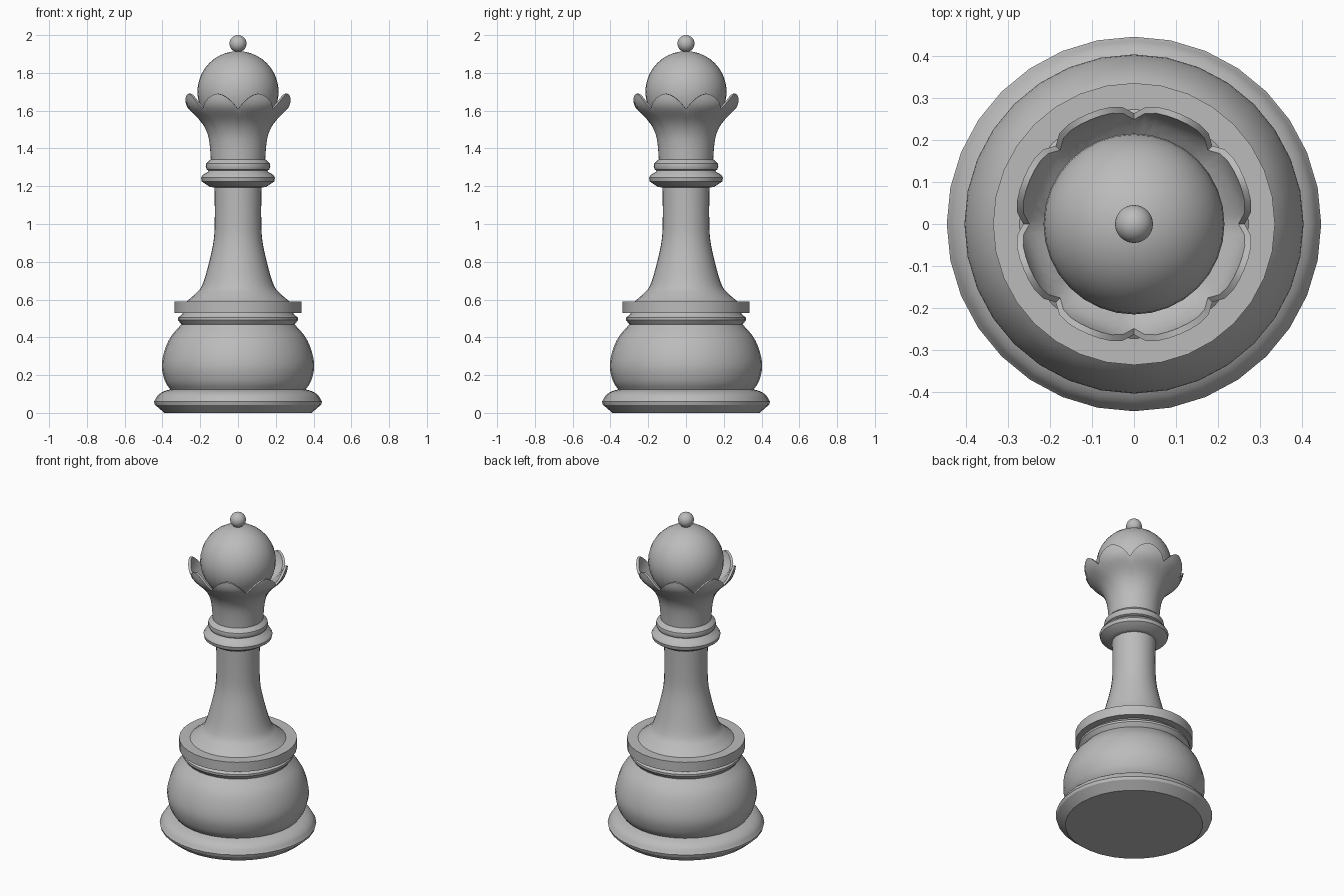
import bpy, bmesh, math
from mathutils import Vector

if "Cube" in bpy.data.objects:
    bpy.data.objects.remove(bpy.data.objects["Cube"])

grey = bpy.data.materials.new("plain grey")
grey.use_nodes = True
grey.diffuse_color = (0.5, 0.5, 0.5, 1)
grey.node_tree.nodes["Principled BSDF"].inputs["Base Color"].default_value = (0.5, 0.5, 0.5, 1)


def smooth_curve(points, steps=4):
    """Catmull-Rom curve through (radius, height) points."""
    p = [Vector(q) for q in points]
    p = [2 * p[0] - p[1]] + p + [2 * p[-1] - p[-2]]
    out = []
    for a, b, c, d in zip(p, p[1:], p[2:], p[3:]):
        for i in range(steps):
            t = i / steps
            out.append(0.5 * (2 * b + (c - a) * t + (2 * a - 5 * b + 4 * c - d) * t**2
                              + (3 * b - a - 3 * c + d) * t**3))
    return [tuple(q) for q in out] + [tuple(points[-1])]


def finish(bm, name):
    bmesh.ops.recalc_face_normals(bm, faces=bm.faces)
    mesh = bpy.data.meshes.new(name)
    bm.to_mesh(mesh)
    bm.free()
    mesh.materials.append(grey)
    obj = bpy.data.objects.new(name, mesh)
    bpy.context.collection.objects.link(obj)
    bpy.ops.object.select_all(action='DESELECT')
    obj.select_set(True)
    bpy.context.view_layer.objects.active = obj
    bpy.ops.object.shade_smooth_by_angle(angle=math.radians(32))


def lathe(name, section, sides=32, caps=True):
    """Turn a section; section is a list of points or a function of the angle."""
    bm = bmesh.new()
    columns = []
    for i in range(sides):
        a = math.tau * i / sides
        pts = section(a) if callable(section) else section
        columns.append([bm.verts.new((r * math.cos(a), r * math.sin(a), z)) for r, z in pts])
    for c, d in zip(columns, columns[1:] + columns[:1]):
        for j in range(len(c) - 1):
            bm.faces.new((c[j], d[j], d[j + 1], c[j + 1]))
    if caps:
        bm.faces.new([c[0] for c in columns])
        bm.faces.new([c[-1] for c in columns])
    finish(bm, name)


def ball(name, radius, height):
    bm = bmesh.new()
    bmesh.ops.create_uvsphere(bm, u_segments=32, v_segments=20, radius=radius)
    bmesh.ops.translate(bm, verts=bm.verts, vec=(0, 0, height))
    finish(bm, name)


# Base and body
lathe("foot_moulding", [(0.39, 0), (0.44, 0.043), (0.445, 0.06)]
      + smooth_curve([(0.442, 0.064), (0.425, 0.092), (0.395, 0.113), (0.35, 0.127)], 3))
lathe("round_body", smooth_curve([(0.355, 0.12), (0.385, 0.165), (0.403, 0.24), (0.392, 0.32),
                                  (0.358, 0.4), (0.3, 0.468)]))
lathe("body_ring", [(0.295, 0.465), (0.305, 0.475), (0.318, 0.492), (0.318, 0.505),
                    (0.3, 0.517), (0.29, 0.532)])
lathe("collar_disc", [(0.335, 0.53), (0.335, 0.59)])

# Stem and neck rings
lathe("stem", smooth_curve([(0.275, 0.588), (0.228, 0.628), (0.19, 0.675), (0.155, 0.79),
                            (0.128, 0.92), (0.123, 1.05), (0.125, 1.22)]))
lathe("lower_neck_ring", [(0.125, 1.193), (0.15, 1.197), (0.192, 1.225), (0.196, 1.245),
                          (0.187, 1.26), (0.16, 1.275), (0.15, 1.29)])
lathe("upper_neck_ring", [(0.15, 1.28), (0.165, 1.288), (0.171, 1.303), (0.168, 1.32),
                          (0.15, 1.338), (0.14, 1.345)])

# Scalloped crown with eight petals
PETALS = 8
flare = smooth_curve([(0.143, 1.33), (0.15, 1.42), (0.162, 1.48), (0.19, 1.535),
                      (0.232, 1.58), (0.267, 1.615), (0.282, 1.655), (0.284, 1.7)], 6)


def flare_radius(z):
    for (r0, z0), (r1, z1) in zip(flare, flare[1:]):
        if z <= z1:
            return r0 + (r1 - r0) * (z - z0) / (z1 - z0)
    return flare[-1][0]


def crown_section(angle):
    u = abs((angle * PETALS / math.tau) % 1 * 2 - 1)
    top = 1.61 + 0.08 * (1 - u ** 1.8)
    heights = [1.33 + (top - 1.33) * i / 16 for i in range(17)]
    outer = [(flare_radius(z), z) for z in heights]
    inner = [(flare_radius(z) - 0.015 - 0.2 * (top - z), z) for z in reversed(heights[8:])]
    return outer + inner


lathe("petal_crown", crown_section, sides=64)

# Dome and finial
ball("dome", 0.215, 1.7)
ball("finial", 0.045, 1.955)
